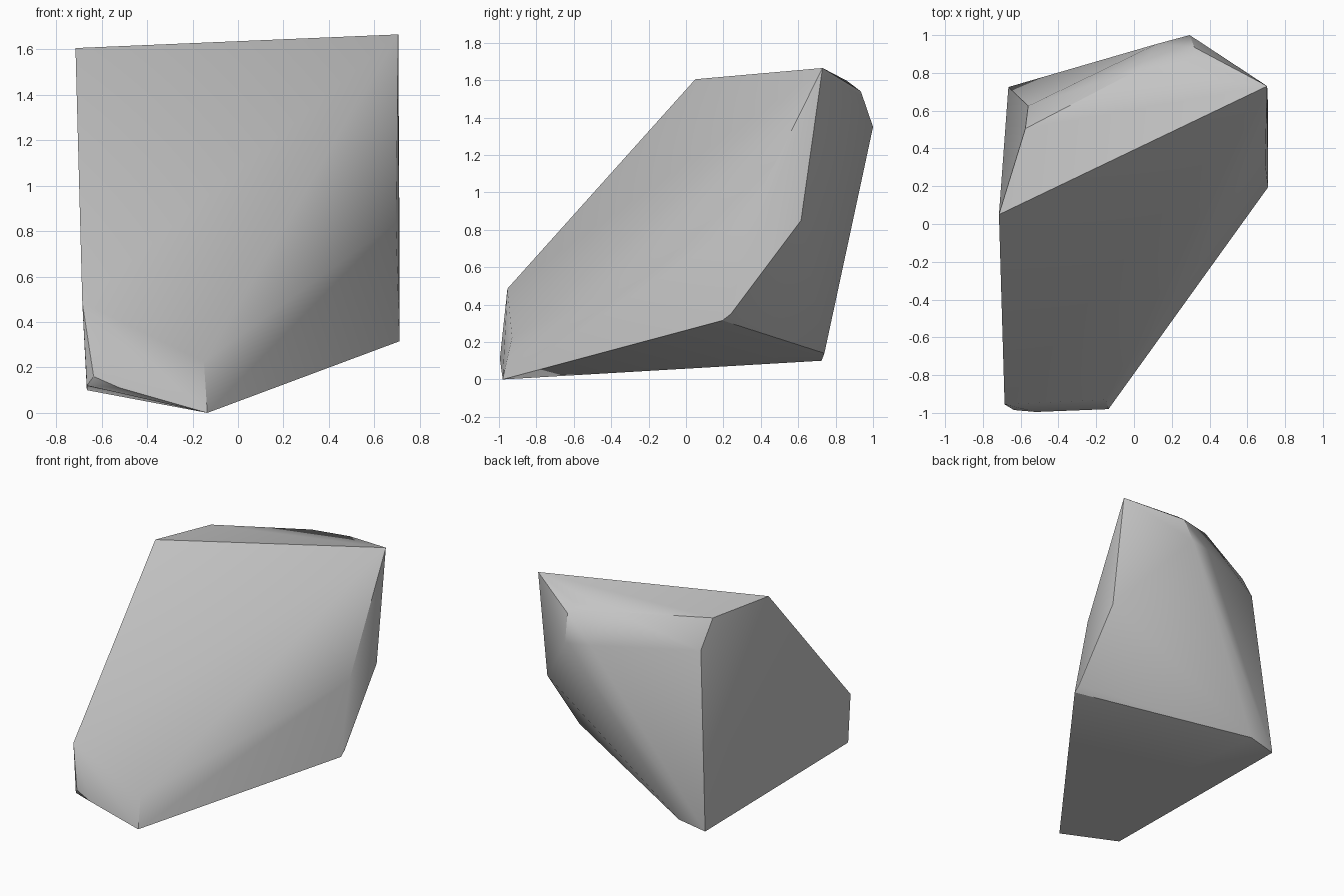
import bpy
import bmesh
import math

default_cube = bpy.data.objects.get("Cube")
if default_cube:
    bpy.data.objects.remove(default_cube, do_unlink=True)


def make_material(name, colour):
    material = bpy.data.materials.new(name)
    material.use_nodes = True
    material.diffuse_color = colour
    for node in material.node_tree.nodes:
        if node.type == "BSDF_PRINCIPLED":
            node.inputs["Base Color"].default_value = colour
            node.inputs["Roughness"].default_value = 0.9
    return material


def make_hull(name, corners, material):
    """Wrap the corner points in a closed convex skin."""
    bm = bmesh.new()
    for corner in corners:
        bm.verts.new(corner)
    hull = bmesh.ops.convex_hull(bm, input=bm.verts[:])
    unused = {v for v in hull["geom_interior"] + hull["geom_unused"]
              if isinstance(v, bmesh.types.BMVert)}
    bmesh.ops.delete(bm, geom=list(unused), context="VERTS")
    bmesh.ops.recalc_face_normals(bm, faces=bm.faces[:])
    mesh = bpy.data.meshes.new(name)
    bm.to_mesh(mesh)
    bm.free()
    mesh.materials.append(material)
    rock = bpy.data.objects.new(name, mesh)
    bpy.context.collection.objects.link(rock)
    return rock


# Blunt toe at the front
toe = [(-.135, -.98, 0), (-.15, -.93, .225), (-.685, -.955, .485),
       (-.635, -.985, .16), (-.52, -.995, .11), (-.665, -.955, .12)]

# Left flank, with its worn edge
flank = [(.71, .195, .315), (.71, .24, .35), (.695, .32, .84),
         (.71, .615, .85), (.705, .73, 1.665)]

# Chipped rim along the top and back
rim = [(-.715, .05, 1.605), (-.575, .505, 1.58), (-.56, .625, 1.38),
       (.03, .82, 1.585), (.32, .86, 1.597), (.32, .935, 1.54),
       (.295, 1, 1.35), (.12, .953, 1.36)]

# Lower back edge
heel = [(-.665, .725, .1), (-.46, .74, .14)]

stone_grey = make_material("stone grey", (.55, .55, .55, 1))
rock = make_hull("rock", toe + flank + rim + heel, stone_grey)

# Soft facets with crisp ridges
bpy.ops.object.select_all(action="DESELECT")
rock.select_set(True)
bpy.context.view_layer.objects.active = rock
bpy.ops.object.shade_smooth_by_angle(angle=math.radians(30))
